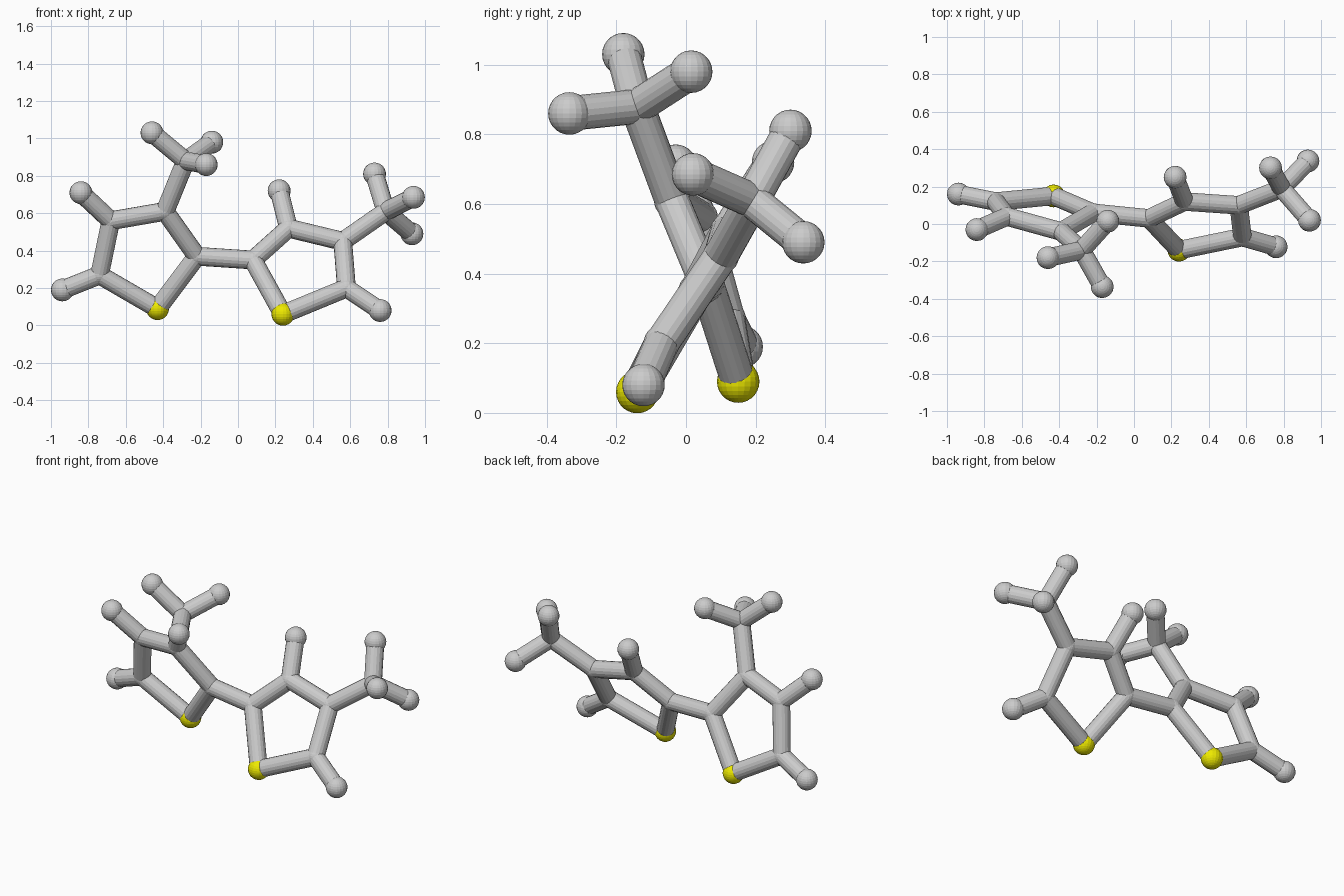
import bpy
from mathutils import Vector

if "Cube" in bpy.data.objects:
    bpy.data.objects.remove(bpy.data.objects["Cube"])

BOND_R, JOINT_R, BALL_R = 0.05, 0.052, 0.061

yellow = bpy.data.materials.new("yellow")
yellow.diffuse_color = (0.85, 0.82, 0.0, 1)
yellow.use_nodes = True
yellow.node_tree.nodes["Principled BSDF"].inputs["Base Color"].default_value = yellow.diffuse_color

# Ring corners, starting at the yellow ball, in order round each ring
left_ring = [(-.43, .15, .09), (-.22, .06, .37), (-.39, -.04, .61),
             (-.68, .04, .56), (-.74, .12, .27)]
right_ring = [(.24, -.14, .06), (.08, .03, .35), (.27, .12, .52),
              (.56, .10, .45), (.58, -.07, .20)]
# Branch hubs with their three end balls
left_hub, right_hub = (-.28, -.14, .88), (.79, .19, .61)
left_ends = [(-.46, -.18, 1.03), (-.14, .015, .98), (-.17, -.335, .86)]
right_ends = [(.73, .30, .81), (.938, .02, .685), (.93, .337, .49)]
# Single balls attached straight to ring corners
singles = [(left_ring[3], (-.84, -.03, .71)), (left_ring[4], (-.939, .16, .19)),
           (right_ring[2], (.22, .25, .72)), (right_ring[4], (.76, -.122, .08))]


def ball(name, p, r, mat=None):
    bpy.ops.mesh.primitive_uv_sphere_add(segments=20, ring_count=14, radius=r, location=p)
    ob = bpy.context.object
    ob.name = name
    if mat:
        ob.data.materials.append(mat)


def bond(name, a, b):
    a, b = Vector(a), Vector(b)
    d = b - a
    bpy.ops.mesh.primitive_cylinder_add(vertices=18, radius=BOND_R, depth=d.length,
                                        location=(a + b) / 2)
    ob = bpy.context.object
    ob.name = name
    ob.rotation_euler = d.to_track_quat('Z', 'Y').to_euler()


for side, ring, hub, ends, corner in (("left", left_ring, left_hub, left_ends, 2),
                                      ("right", right_ring, right_hub, right_ends, 3)):
    # Five-sided ring
    for i, p in enumerate(ring):
        bond(f"{side}_ring_bond", p, ring[(i + 1) % 5])
        if i:
            ball(f"{side}_ring_joint", p, JOINT_R)
    ball(f"{side}_yellow_ball", ring[0], BALL_R, yellow)
    # Three-armed branch
    bond(f"{side}_branch_bond", ring[corner], hub)
    ball(f"{side}_branch_joint", hub, JOINT_R)
    for e in ends:
        bond(f"{side}_branch_arm", hub, e)
        ball(f"{side}_branch_ball", e, BALL_R)

# Link between rings and single end balls
bond("ring_link", left_ring[1], right_ring[1])
for a, b in singles:
    bond("side_bond", a, b)
    ball("side_ball", b, BALL_R)
